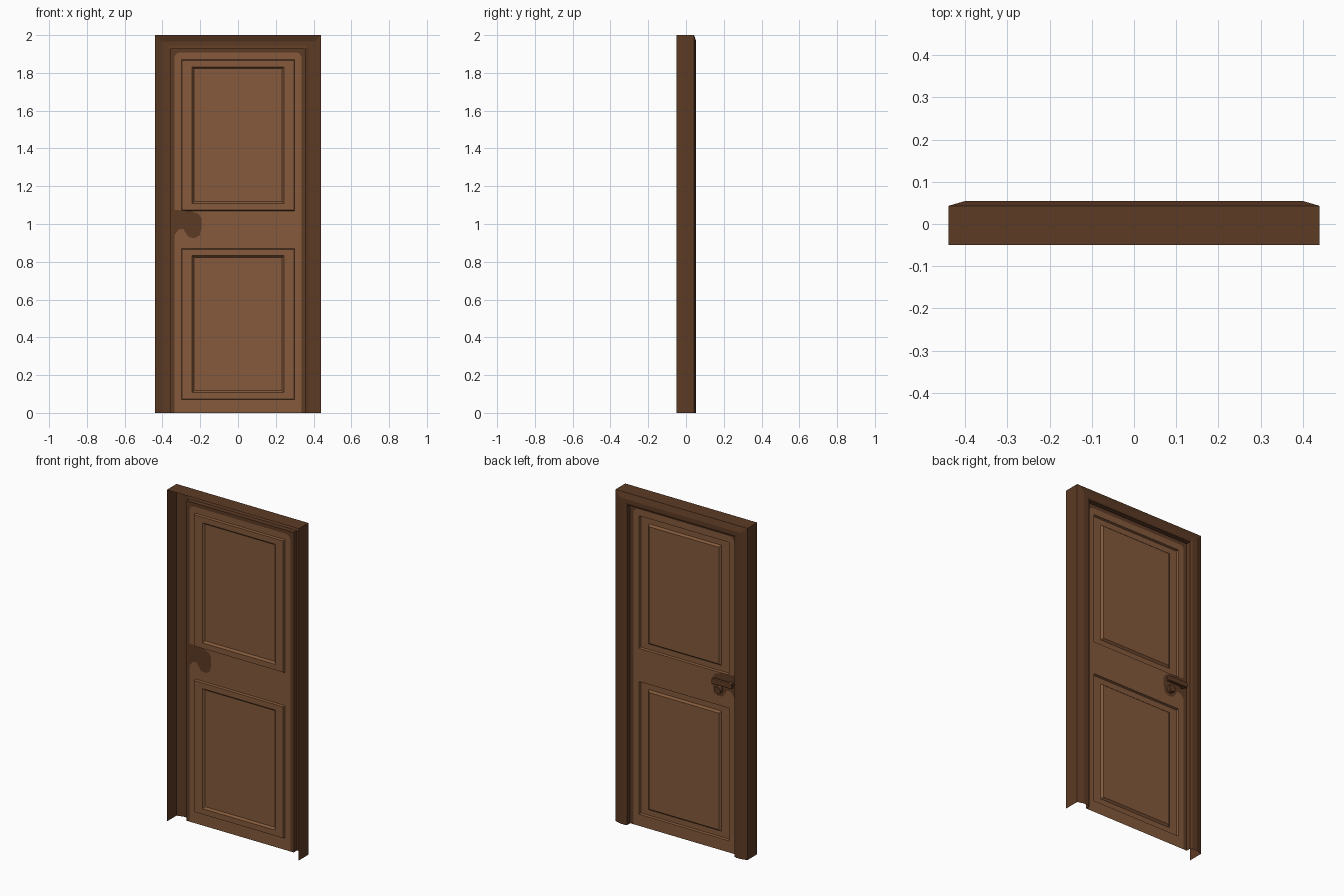
import bpy, bmesh, math
from mathutils import Matrix, Vector

if "Cube" in bpy.data.objects:
    bpy.data.objects.remove(bpy.data.objects["Cube"])


def material(name, rgb):
    m = bpy.data.materials.new(name)
    m.diffuse_color = (*rgb, 1)
    m.use_nodes = True
    m.node_tree.nodes["Principled BSDF"].inputs["Base Color"].default_value = m.diffuse_color
    return m


DARK = material("dark brown wood", (0.108, 0.043, 0.018))
WARM = material("warm brown wood", (0.232, 0.102, 0.044))
DOOR_Y = 0.02


def finish(name, bm, mats):
    bmesh.ops.remove_doubles(bm, verts=bm.verts, dist=1e-5)
    me = bpy.data.meshes.new(name)
    bm.to_mesh(me)
    bm.free()
    for m in mats:
        me.materials.append(m)
    ob = bpy.data.objects.new(name, me)
    bpy.context.collection.objects.link(ob)
    return ob


def face(bm, pts, normal, mat=0):
    f = bm.faces.new([bm.verts.new(p) for p in pts])
    f.normal_update()
    if f.normal.dot(Vector(normal)) < 0:
        f.normal_flip()
    f.material_index = mat
    return f


# Door frame: open-fronted casing, one profile swept over a U-shaped path
profile = [(0.44, 2.0, -0.05), (0.44, 2.0, 0.043), (0.402, 1.966, 0.054),
           (0.372, 1.942, 0.054), (0.358, 1.93, 0.049), (0.358, 1.93, DOOR_Y)]
bm = bmesh.new()
rows = []
for x, z, y in profile:
    rows.append([bm.verts.new(p) for p in
                 ((-x, y, 0), (-x, y, z), (x, y, z), (x, y, 0))])
for a, b in zip(rows, rows[1:]):
    for i in range(3):
        bm.faces.new((a[i], a[i + 1], b[i + 1], b[i]))
bm.normal_update()
if sum(f.normal.y for f in bm.faces) < 0:
    bmesh.ops.reverse_faces(bm, faces=bm.faces[:])
finish("door_frame", bm, [DARK])

# Door leaf: a relief sheet with a dark border and two panel openings
panels = [(0.07, 0.87), (1.07, 1.87)]
xs = [-0.358, -0.337, -0.3, 0.3, 0.337, 0.358]
zs = [0, 0.07, 0.87, 1.07, 1.87, 1.908, 1.93]
bm = bmesh.new()
for x0, x1 in zip(xs, xs[1:]):
    for z0, z1 in zip(zs, zs[1:]):
        if x0 == -0.3 and (z0, z1) in panels:
            continue
        border = max(abs(x0), abs(x1)) > 0.34 or z1 > 1.92
        face(bm, [(x0, DOOR_Y, z0), (x1, DOOR_Y, z0),
                  (x1, DOOR_Y, z1), (x0, DOOR_Y, z1)], (0, 1, 0),
             0 if border else 1)

# Each panel: recessed step, flat, then a raised field
for z0, z1 in panels:
    rings = []
    for inset_x, inset_z, dy in [(0, 0, 0), (0.004, 0.004, -0.012),
                                 (0.056, 0.038, -0.012), (0.067, 0.048, 0.0)]:
        x, a, b, y = 0.3 - inset_x, z0 + inset_z, z1 - inset_z, DOOR_Y + dy
        rings.append([(-x, y, a), (x, y, a), (x, y, b), (-x, y, b)])
    for r, s in zip(rings, rings[1:]):
        for i in range(4):
            j = (i + 1) % 4
            face(bm, [r[i], r[j], s[j], s[i]], (0, 1, 0), 1)
    face(bm, rings[-1], (0, 1, 0), 1)
finish("door_leaf", bm, [DARK, WARM])

# Rounded dark corner fillets at the top of the border, on both sides
bm = bmesh.new()
R = 0.03
for side in (-1, 1):
    for y, n in ((DOOR_Y + 0.001, 1), (DOOR_Y - 0.001, -1)):
        cx, cz = 0.337 - R, 1.908 - R
        arc = [(side * (cx + R * math.cos(t)), y, cz + R * math.sin(t))
               for t in [k * math.pi / 8 for k in range(5)]]
        for p, q in zip(arc, arc[1:]):
            face(bm, [(side * 0.337, y, 1.908), p, q], (0, n, 0))
finish("corner_stain", bm, [DARK])

# Dark patch around the handle, on both sides of the leaf
outline = [(-0.338, 1.075), (-0.25, 1.068), (-0.21, 1.055), (-0.193, 1.03),
           (-0.192, 0.98), (-0.203, 0.94), (-0.23, 0.925), (-0.26, 0.93),
           (-0.278, 0.955), (-0.29, 0.975), (-0.315, 0.97), (-0.338, 0.94)]
bm = bmesh.new()
for y, n in ((DOOR_Y + 0.001, 1), (DOOR_Y - 0.001, -1)):
    face(bm, [(x, y, z) for x, z in outline], (0, n, 0))
finish("handle_patch", bm, [DARK])


def cylinder(name, loc, r, depth, axis, n=16):
    bm = bmesh.new()
    bmesh.ops.create_cone(bm, cap_ends=True, segments=n, radius1=r,
                          radius2=r, depth=depth,
                          matrix=Matrix.Translation(loc) @
                          Matrix.Rotation(math.pi / 2, 4, axis))
    return finish(name, bm, [DARK])


# Lever handle and round lock on the back
cylinder("handle_neck", (-0.32, 0.031, 1.02), 0.016, 0.022, 'X')
cylinder("handle_lock", (-0.238, 0.032, 0.968), 0.022, 0.024, 'X')
bm = bmesh.new()
bmesh.ops.create_cube(bm, size=1, matrix=Matrix.Translation((-0.272, 0.043, 1.02))
                      @ Matrix.Diagonal((0.136, 0.02, 0.032, 1)))
lever = finish("handle_lever", bm, [DARK])
bev = lever.modifiers.new("soft_edges", 'BEVEL')
bev.width = 0.006
bev.segments = 2
